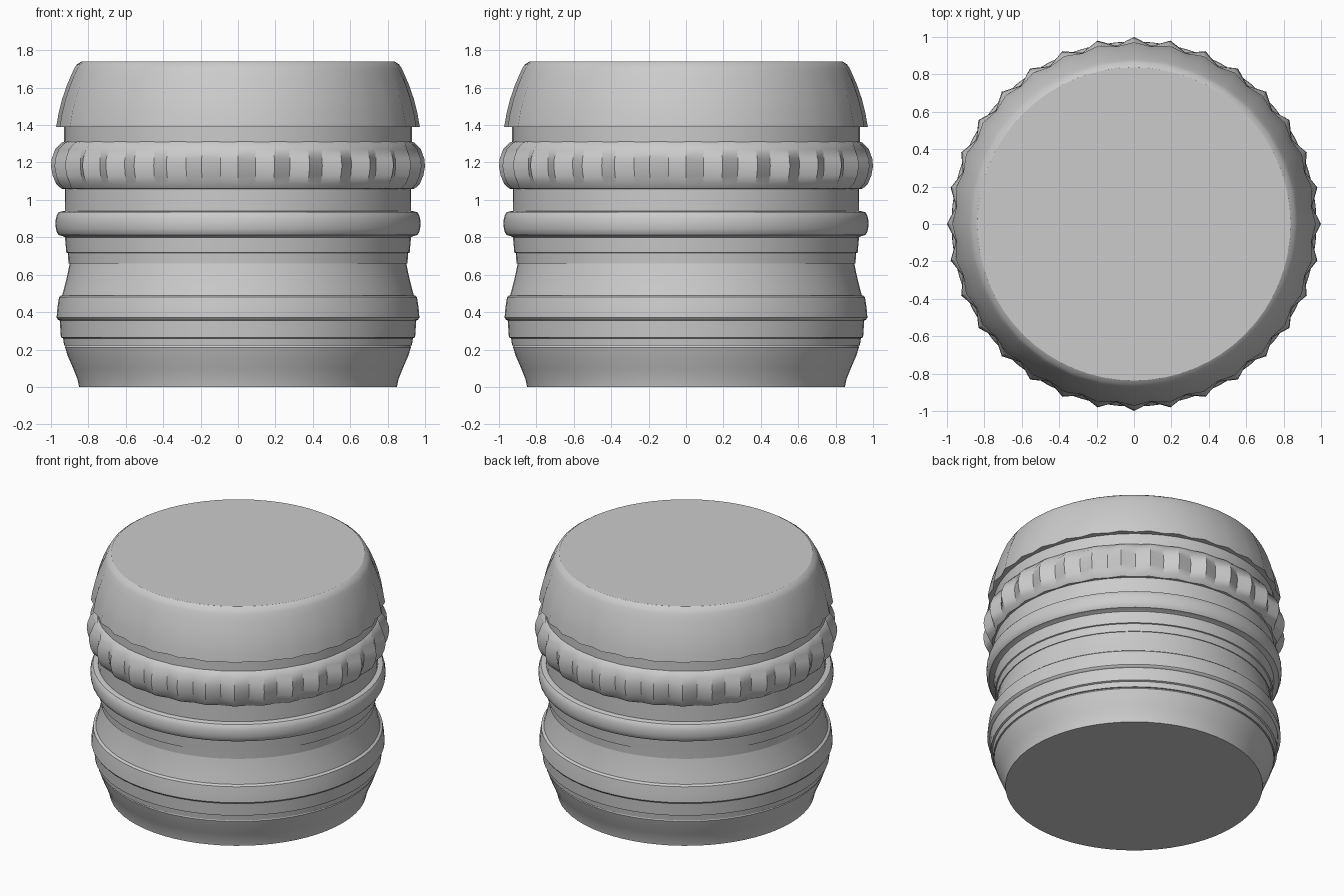
import bpy, bmesh, math

if "Cube" in bpy.data.objects:
    bpy.data.objects.remove(bpy.data.objects["Cube"])

SHARP = math.radians(32)


def lathe(name, profile, sides=64):
    """Revolve (peak radius, valley radius, z) rows; odd columns use the valley radius."""
    bm = bmesh.new()
    rows = []
    for peak, valley, z in profile:
        if peak == 0:
            rows.append([bm.verts.new((0, 0, z))] * sides)
            continue
        row = []
        for i in range(sides):
            a = 2 * math.pi * i / sides
            r = valley if i % 2 else peak
            row.append(bm.verts.new((r * math.cos(a), r * math.sin(a), z)))
        rows.append(row)
    for low, high in zip(rows, rows[1:]):
        for i in range(sides):
            j = (i + 1) % sides
            corners = list(dict.fromkeys((low[i], low[j], high[j], high[i])))
            bm.faces.new(corners)
    bmesh.ops.recalc_face_normals(bm, faces=bm.faces[:])
    mesh = bpy.data.meshes.new(name)
    bm.to_mesh(mesh)
    bm.free()
    obj = bpy.data.objects.new(name, mesh)
    bpy.context.collection.objects.link(obj)
    bpy.ops.object.select_all(action='DESELECT')
    obj.select_set(True)
    bpy.context.view_layer.objects.active = obj
    bpy.ops.object.shade_smooth_by_angle(angle=SHARP)
    return obj


def smooth_profile(points):
    return [(r, r, z) for r, z in points]


# Stepped container: tapered foot, lower band, waist
lathe("container_lower", smooth_profile([
    (0, 0), (0.85, 0), (0.858, 0.04), (0.882, 0.10), (0.91, 0.165),
    (0.925, 0.212), (0.92, 0.222),
    (0.93, 0.222), (0.935, 0.26), (0.947, 0.265), (0.953, 0.355),
    (0.963, 0.36), (0.97, 0.37), (0.966, 0.42), (0.957, 0.48), (0.948, 0.488),
    (0.94, 0.49), (0.924, 0.55), (0.91, 0.61), (0.90, 0.66),
    (0.906, 0.66), (0.91, 0.715), (0.918, 0.718), (0.925, 0.80)]))

# Rounded hoop
hoop = [(0.925, 0.80)]
for k in range(9):
    a = math.pi * (k / 8 - 0.5)
    hoop.append((0.94 + 0.036 * max(0, math.cos(a)) ** 0.7, 0.873 + 0.066 * math.sin(a)))
hoop.append((0.925, 0.94))
lathe("rounded_hoop", smooth_profile(hoop))

# Neck running behind the beaded collar and into the lid
lathe("neck", smooth_profile([(0.925, 0.94), (0.926, 1.06), (0.93, 1.31), (0.93, 1.39)]))

# Beaded collar with 32 lobes
lathe("beaded_collar", [
    (0.926, 0.926, 1.058), (0.945, 0.932, 1.06), (0.972, 0.940, 1.085),
    (0.991, 0.950, 1.13), (1.0, 0.956, 1.18), (0.996, 0.954, 1.22),
    (0.978, 0.946, 1.27), (0.945, 0.934, 1.305), (0.928, 0.928, 1.312)])

# Fluted lid with 32 shallow ribs fading into the flat top
lathe("fluted_lid", [
    (0.93, 0.93, 1.39), (0.972, 0.953, 1.39), (0.960, 0.943, 1.46),
    (0.940, 0.925, 1.54), (0.916, 0.904, 1.61), (0.895, 0.888, 1.66),
    (0.877, 0.873, 1.70), (0.862, 0.860, 1.724), (0.837, 0.837, 1.74),
    (0, 0, 1.74)])
